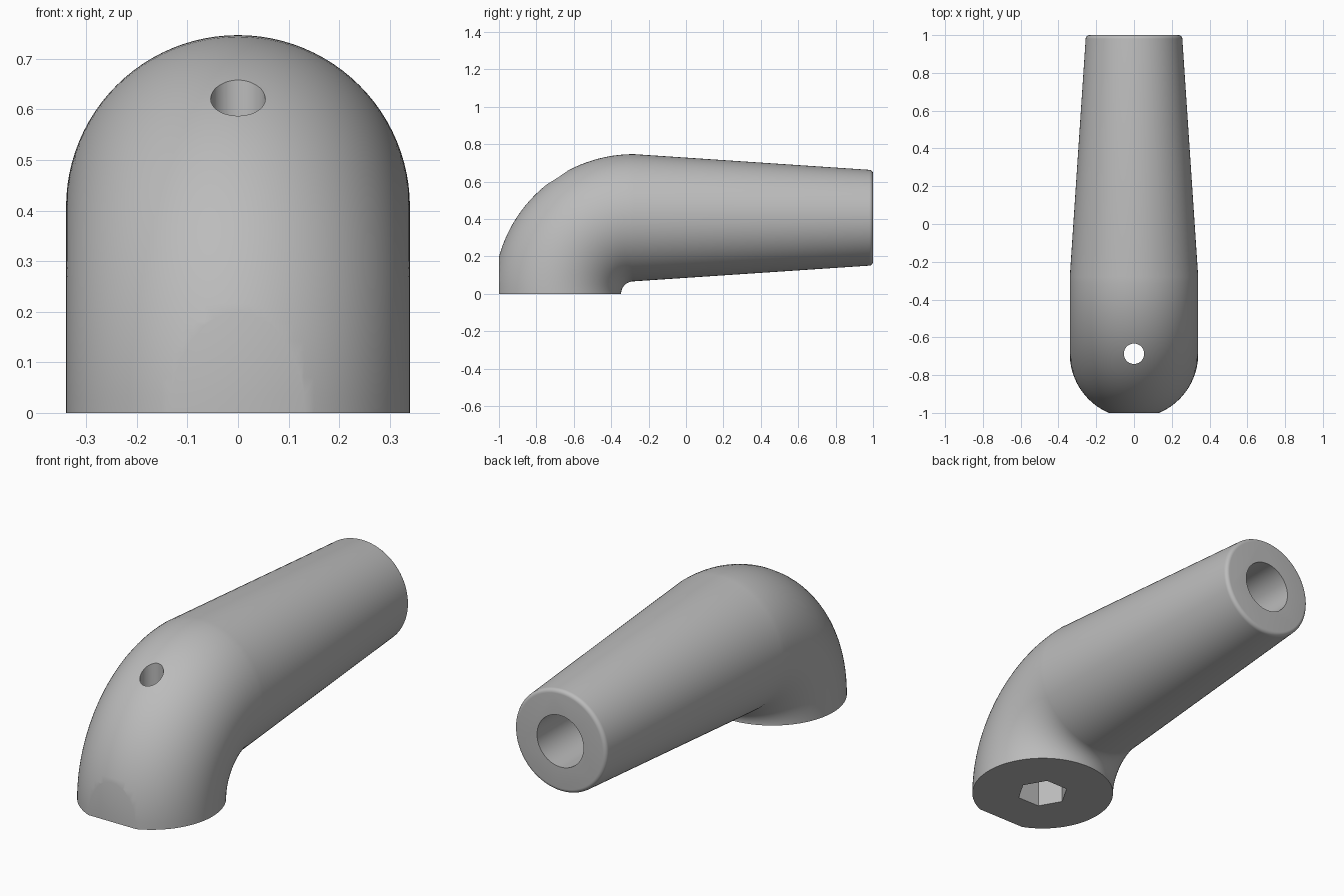
import bpy, bmesh, math
from mathutils import Matrix, Vector

if "Cube" in bpy.data.objects:
    bpy.data.objects.remove(bpy.data.objects["Cube"])

BEND_Y, BEND_R, TUBE_R, END_R = -0.28, 0.407, 0.34, 0.256
BASE_Y = BEND_Y - BEND_R
SEG = 96

grey = bpy.data.materials.new("plain grey")
grey.diffuse_color = (0.5, 0.5, 0.5, 1)
grey.use_nodes = True
grey.node_tree.nodes["Principled BSDF"].inputs["Base Color"].default_value = grey.diffuse_color


def make_object(name, bm):
    bmesh.ops.recalc_face_normals(bm, faces=bm.faces)
    mesh = bpy.data.meshes.new(name)
    bm.to_mesh(mesh)
    bm.free()
    obj = bpy.data.objects.new(name, mesh)
    bpy.context.collection.objects.link(obj)
    return obj


def rod(name, sides, radius, length, location, turn=None):
    bm = bmesh.new()
    mat = Matrix.Translation(location) @ (turn or Matrix())
    bmesh.ops.create_cone(bm, cap_ends=True, segments=sides, radius1=radius,
                          radius2=radius, depth=length, matrix=mat)
    return make_object(name, bm)


# Stations along the elbow and tapered arm: (y, z, tilt, radius)
stations = []
for i in range(33):
    a = math.pi / 2 * i / 32
    stations.append((BEND_Y - BEND_R * math.cos(a), BEND_R * math.sin(a), a, TUBE_R))
fillet = 0.02
stations.append((1 - fillet, BEND_R, math.pi / 2, END_R))
for i in range(1, 7):
    a = math.pi / 2 * i / 6
    stations.append((1 - fillet + fillet * math.sin(a), BEND_R, math.pi / 2,
                     END_R - fillet + fillet * math.cos(a)))

# Handle body: circular rings bridged along the stations
bm = bmesh.new()
rings = []
for y, z, tilt, r in stations:
    out = Vector((0, -math.cos(tilt), math.sin(tilt)))
    ring = []
    for k in range(SEG):
        t = 2 * math.pi * k / SEG
        ring.append(bm.verts.new(Vector((r * math.cos(t), y, z)) + out * r * math.sin(t)))
    rings.append(ring)
for lower, upper in zip(rings, rings[1:]):
    for k in range(SEG):
        n = (k + 1) % SEG
        bm.faces.new((lower[k], lower[n], upper[n], upper[k]))
bm.faces.new(rings[0])
bm.faces.new(rings[-1])
handle = make_object("elbow_handle", bm)
handle.data.materials.append(grey)

# Cutters: front flat, pin hole, hexagonal socket, arm bore
bm = bmesh.new()
bmesh.ops.create_cube(bm, size=2, matrix=Matrix.Translation((0, -2, 0)))
cutters = [
    make_object("front_flat_cutter", bm),
    rod("pin_hole_cutter", 48, 0.054, 2, (0, BASE_Y, 0.5)),
    rod("hex_socket_cutter", 6, 0.123, 0.6, (0, BASE_Y, 0),
        Matrix.Rotation(math.pi / 6, 4, 'Z')),
    rod("arm_bore_cutter", 32, 0.13, 1.4, (0, 0.42, BEND_R),
        Matrix.Rotation(math.pi / 2, 4, 'X')),
]
# Turn the socket so that two corners lie on the x axis
hexa = cutters[2]
v = max(hexa.data.vertices, key=lambda p: p.co.x).co
spin = -math.atan2(v.y - BASE_Y, v.x)
hexa.data.transform(Matrix.Translation((0, BASE_Y, 0)) @ Matrix.Rotation(spin, 4, 'Z')
                    @ Matrix.Translation((0, -BASE_Y, 0)))

bpy.context.view_layer.objects.active = handle
handle.select_set(True)
for cutter in cutters:
    cutter.hide_render = True
    mod = handle.modifiers.new(cutter.name, 'BOOLEAN')
    mod.operation = 'DIFFERENCE'
    mod.solver = 'EXACT'
    mod.object = cutter
    bpy.ops.object.modifier_apply(modifier=mod.name)
    bpy.data.objects.remove(cutter)

bpy.ops.object.shade_smooth_by_angle(angle=math.radians(30))
